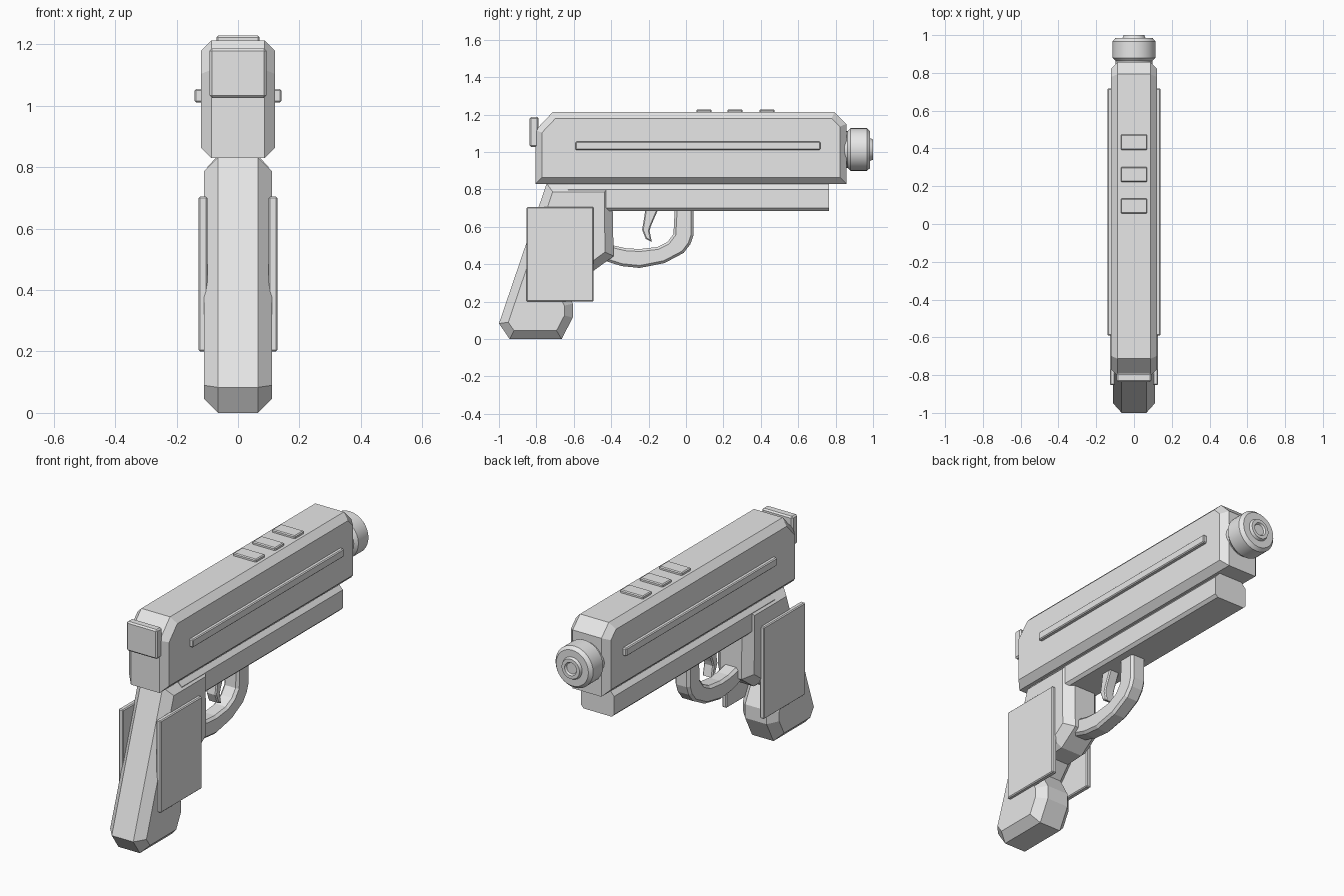
import bpy, bmesh, math
from mathutils import Vector

if "Cube" in bpy.data.objects:
    bpy.data.objects.remove(bpy.data.objects["Cube"])

grey = bpy.data.materials.new("plain_grey")
grey.diffuse_color = (0.8, 0.8, 0.8, 1)
grey.use_nodes = True
grey.node_tree.nodes["Principled BSDF"].inputs["Base Color"].default_value = grey.diffuse_color


def finish(name, bm):
    bmesh.ops.recalc_face_normals(bm, faces=bm.faces[:])
    me = bpy.data.meshes.new(name)
    bm.to_mesh(me)
    bm.free()
    me.materials.append(grey)
    ob = bpy.data.objects.new(name, me)
    bpy.context.collection.objects.link(ob)
    return ob


def inset(pts, d):
    """Mitred inward offset of a closed (y, z) outline."""
    n = len(pts)
    area = sum(pts[i][0] * pts[(i + 1) % n][1] - pts[(i + 1) % n][0] * pts[i][1] for i in range(n))
    s = 1 if area > 0 else -1
    out = []
    for i in range(n):
        a, b, c = (Vector(pts[k % n]) for k in (i - 1, i, i + 1))
        e1, e2 = (b - a).normalized(), (c - b).normalized()
        n1, n2 = Vector((-e1.y, e1.x)) * s, Vector((-e2.y, e2.x)) * s
        out.append(b + (n1 + n2) * d / (1 + n1.dot(n2)))
    return out


def slab(name, pts, half, bevel):
    """Side outline extruded across x, with chamfered rims."""
    bm = bmesh.new()
    small = inset(pts, bevel)
    rings = [[bm.verts.new((x, p[0], p[1])) for p in o] for x, o in
             ((-half, small), (bevel - half, pts), (half - bevel, pts), (half, small))]
    n = len(pts)
    for r, q in zip(rings, rings[1:]):
        for i in range(n):
            j = (i + 1) % n
            bm.faces.new((r[i], r[j], q[j], q[i]))
    bm.faces.new(rings[0])
    bm.faces.new(rings[-1])
    return finish(name, bm)


def box(name, lo, hi, bevel):
    bm = bmesh.new()
    bmesh.ops.create_cube(bm, size=1)
    for v in bm.verts:
        v.co = [(l + h) / 2 + c * (h - l) for l, h, c in zip(lo, hi, v.co)]
    bmesh.ops.bevel(bm, geom=bm.edges[:], offset=bevel, segments=1, affect='EDGES')
    return finish(name, bm)


# upper body
slab("upper_body", [(-0.804, 0.83), (0.857, 0.83), (0.857, 1.15), (0.793, 1.213),
                    (-0.713, 1.213), (-0.804, 1.117)], 0.121, 0.034)

# lower rail: cross-section run along y
bm = bmesh.new()
section = [(0.085, 0.685), (0.1, 0.70), (0.1, 0.80), (0.068, 0.835)]
section += [(-x, z) for x, z in reversed(section)]
back, front = ([bm.verts.new((x, y, z)) for x, z in section] for y in (-0.63, 0.765))
for i in range(len(section)):
    j = (i + 1) % len(section)
    bm.faces.new((back[i], back[j], front[j], front[i]))
bm.faces.new(back)
bm.faces.new(front)
finish("lower_rail", bm)

# grip with finger notch
slab("grip", [(-0.745, 0.832), (-1.0, 0.083), (-0.943, 0.0), (-0.665, 0.0), (-0.605, 0.115),
              (-0.605, 0.19), (-0.66, 0.29), (-0.60, 0.36), (-0.494, 0.365), (-0.387, 0.443),
              (-0.392, 0.70), (-0.392, 0.832)], 0.11, 0.045)

# trigger guard and trigger
slab("trigger_guard", [(0.04, 0.70), (0.04, 0.555), (0.024, 0.508), (-0.013, 0.46),
                       (-0.115, 0.406), (-0.248, 0.38), (-0.345, 0.39), (-0.43, 0.417),
                       (-0.40, 0.503), (-0.32, 0.485), (-0.248, 0.481), (-0.152, 0.492),
                       (-0.099, 0.519), (-0.067, 0.561), (-0.06, 0.70)], 0.045, 0.013)
slab("trigger", [(-0.216, 0.70), (-0.146, 0.70), (-0.187, 0.605), (-0.195, 0.58),
                 (-0.183, 0.52), (-0.215, 0.535), (-0.235, 0.585), (-0.23, 0.61)], 0.03, 0.006)

# paired side parts
for side, s in (("right", 1), ("left", -1)):
    def pair(name, x0, x1, ys, zs, bevel):
        xs = sorted((s * x0, s * x1))
        box(side + name, (xs[0], ys[0], zs[0]), (xs[1], ys[1], zs[1]), bevel)
    pair("_grip_plate", 0.10, 0.128, (-0.852, -0.494), (0.2, 0.705), 0.005)
    pair("_side_strip", 0.11, 0.141, (-0.59, 0.718), (1.01, 1.055), 0.005)

# top blocks and rear plate
for i, y in enumerate((0.096, 0.262, 0.433)):
    box("top_block_%d" % (i + 1), (-0.07, y - 0.04, 1.19), (0.07, y + 0.04, 1.228), 0.005)
box("rear_plate", (-0.093, -0.836, 1.026), (0.093, -0.788, 1.187), 0.008)

# round muzzle, turned about the y axis
bm = bmesh.new()
N = 32
prof = [(0.098, 0.84), (0.098, 0.863), (0.114, 0.88), (0.114, 0.967), (0.098, 0.985),
        (0.06, 0.985), (0.054, 1.0), (0.036, 1.0), (0.03, 0.99)]
rings = [[bm.verts.new((r * math.cos(2 * math.pi * k / N), y, 1.013 + r * math.sin(2 * math.pi * k / N)))
          for k in range(N)] for r, y in prof]
for a, b in zip(rings, rings[1:]):
    for k in range(N):
        m = (k + 1) % N
        bm.faces.new((a[k], a[m], b[m], b[k]))
bm.faces.new(rings[0])
bm.faces.new(rings[-1])
muzzle = finish("muzzle", bm)
bpy.context.view_layer.objects.active = muzzle
muzzle.select_set(True)
bpy.ops.object.shade_smooth_by_angle(angle=math.radians(30))
